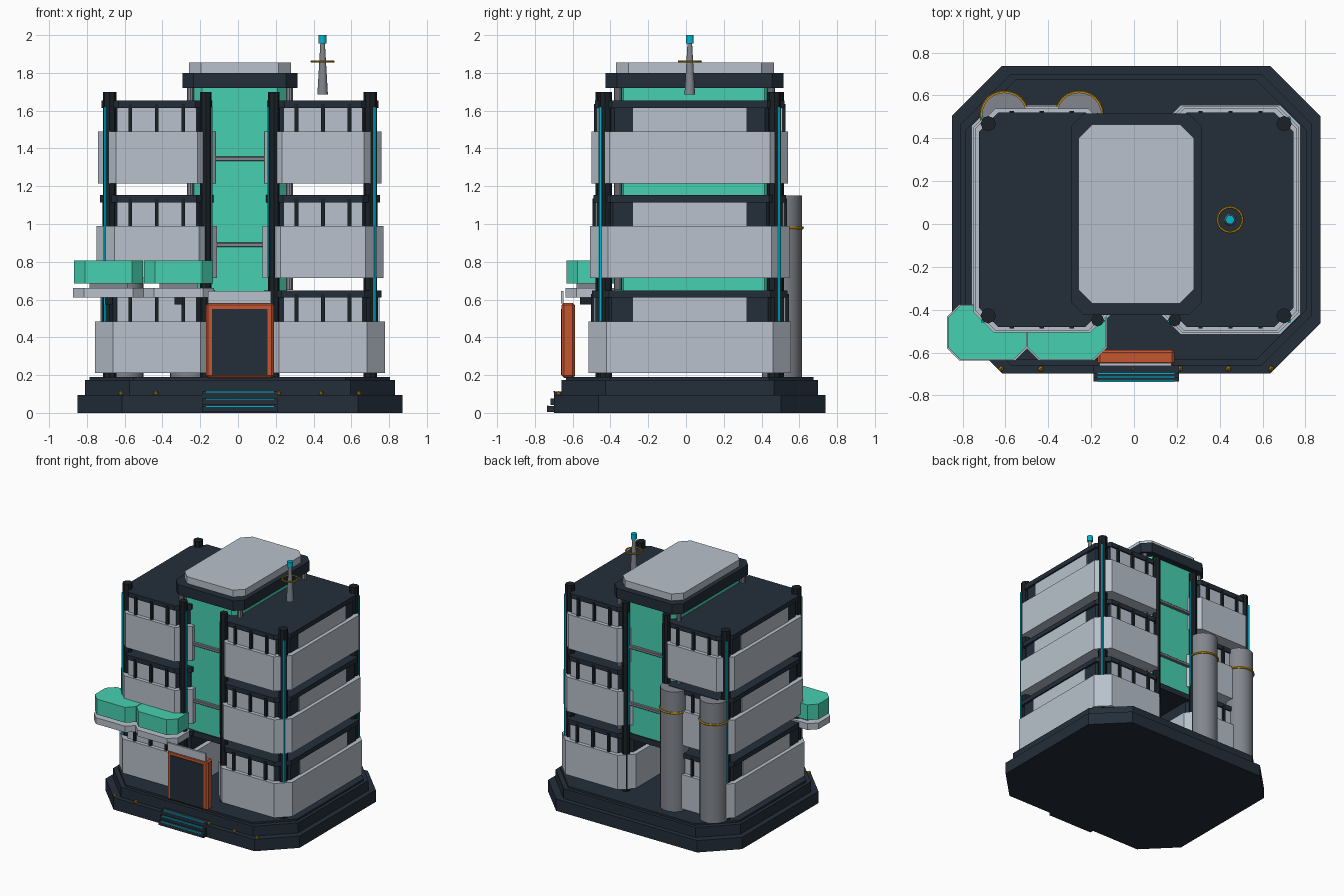
import bpy, bmesh, math
from mathutils import Matrix

if "Cube" in bpy.data.objects:
    bpy.data.objects.remove(bpy.data.objects["Cube"])

CX, CY = 0.01, 0.02   # building axis


def lin(c):
    c /= 255
    return c / 12.92 if c <= 0.04045 else ((c + 0.055) / 1.055) ** 2.4


def mat(name, r, g, b):
    m = bpy.data.materials.new(name)
    m.diffuse_color = (lin(r), lin(g), lin(b), 1)
    m.use_nodes = True
    m.node_tree.nodes["Principled BSDF"].inputs["Base Color"].default_value = m.diffuse_color
    return m


DARK = mat("dark_slate", 35, 46, 57)
POST = mat("post_black", 26, 33, 38)
LIGHT = mat("light_panel", 184, 193, 204)
GREEN = mat("green_glass", 70, 208, 176)
GREY = mat("pipe_grey", 130, 134, 142)
ORANGE = mat("door_orange", 196, 86, 48)
CYAN = mat("cyan_light", 0, 182, 208)
GOLD = mat("gold_trim", 190, 140, 20)


def finish(name, bm, m, smooth=False):
    bmesh.ops.recalc_face_normals(bm, faces=bm.faces)
    me = bpy.data.meshes.new(name)
    bm.to_mesh(me)
    bm.free()
    me.materials.append(m)
    ob = bpy.data.objects.new(name, me)
    bpy.context.collection.objects.link(ob)
    if smooth:
        bpy.ops.object.select_all(action='DESELECT')
        ob.select_set(True)
        bpy.context.view_layer.objects.active = ob
        bpy.ops.object.shade_smooth_by_angle()
    return ob


def octagon(name, x0, x1, y0, y1, z0, z1, c, m):
    """Chamfered block between the given bounds."""
    pts = [(x0 + c, y0), (x1 - c, y0), (x1, y0 + c), (x1, y1 - c),
           (x1 - c, y1), (x0 + c, y1), (x0, y1 - c), (x0, y0 + c)]
    bm = bmesh.new()
    f = bm.faces.new([bm.verts.new((x, y, z0)) for x, y in pts])
    g = bmesh.ops.extrude_face_region(bm, geom=[f])
    bmesh.ops.translate(bm, vec=(0, 0, z1 - z0),
                        verts=[v for v in g["geom"] if isinstance(v, bmesh.types.BMVert)])
    return finish(name, bm, m)


def box(name, x0, x1, y0, y1, z0, z1, m, bevel=0):
    bm = bmesh.new()
    bmesh.ops.create_cube(bm, size=1)
    bmesh.ops.scale(bm, vec=(x1 - x0, y1 - y0, z1 - z0), verts=bm.verts)
    bmesh.ops.translate(bm, vec=((x0 + x1) / 2, (y0 + y1) / 2, (z0 + z1) / 2), verts=bm.verts)
    if bevel:
        bmesh.ops.bevel(bm, geom=bm.edges[:], offset=bevel, segments=1, affect='EDGES')
    return finish(name, bm, m)


def cyl(name, x, y, z0, z1, r, m, n=8, r2=None, smooth=False):
    bm = bmesh.new()
    bmesh.ops.create_cone(bm, cap_ends=True, segments=n, radius1=r, radius2=r if r2 is None else r2,
                          depth=z1 - z0, matrix=Matrix.Translation((x, y, (z0 + z1) / 2)))
    return finish(name, bm, m, smooth)


def ring(name, x, y, z, r, t, m):
    bpy.ops.mesh.primitive_torus_add(location=(x, y, z), major_radius=r, minor_radius=t,
                                     major_segments=24, minor_segments=6)
    bpy.context.object.name = name
    bpy.context.object.data.materials.append(m)


# stepped octagonal plinth
for hx, hy, z0, z1 in ((0.86, 0.718, 0, 0.095), (0.82, 0.68, 0.095, 0.175), (0.795, 0.655, 0.175, 0.19)):
    octagon("plinth_tier", CX - hx, CX + hx, CY - hy, CY + hy, z0, z1, 0.235, DARK)

# entrance steps with glowing edges
for i, y in enumerate((-0.735, -0.717, -0.70)):
    z = 0.005 + 0.038 * i
    box("entrance_step", CX - 0.2, CX + 0.2, y, -0.62, z, z + 0.032, DARK)
    box("step_light", CX - 0.18, CX + 0.18, y - 0.001, y + 0.006, z + 0.027, z + 0.034, CYAN)

# small plinth lamps
for x in (-0.62, -0.435, -0.005, 0.215, 0.44, 0.64):
    bm = bmesh.new()
    bmesh.ops.create_icosphere(bm, subdivisions=1, radius=0.014,
                               matrix=Matrix.Translation((x, -0.675, 0.103)))
    finish("plinth_lamp", bm, GOLD)

# two wings of three stacked floors
for s in (-1, 1):
    def span(a, b):
        return sorted((CX + s * a, CX + s * b))
    for k, (z, g) in enumerate(((0.21, 0.012), (0.715, 0.004), (1.215, -0.004))):
        x0, x1 = span(0.125 - g, 0.755 + g)
        y0, y1 = CY - 0.523 - g, CY + 0.523 + g
        zt = z + 0.275
        octagon("floor_band", x0, x1, y0, y1, z, zt, 0.095, LIGHT)
        octagon("window_core", x0 + .035, x1 - .035, y0 + .035, y1 - .035, zt, zt + 0.13, 0.085, DARK)
        octagon("floor_slab", x0 + .018, x1 - .018, y0 + .018, y1 - .018, zt + 0.125, zt + 0.163, 0.09, DARK)
        xc = (x0 + x1) / 2
        for yf, d in ((y0 + .035, -1), (y1 - .035, 1)):
            ya, yb = sorted((yf, yf + d * 0.006))
            box("window_panel", xc - 0.21, xc + 0.21, ya, yb, zt, zt + 0.125, LIGHT)
            ya, yb = sorted((yf, yf + d * 0.024))
            for dx in (-0.14, 0, 0.14):
                box("mullion", xc + dx - .01, xc + dx + .01, ya, yb, zt, zt + 0.145, POST)
        xo = x1 - .035 if s > 0 else x0 + .035
        xa, xb = sorted((xo, xo + s * 0.006))
        box("side_window_panel", xa, xb, CY - 0.3, CY + 0.3, zt, zt + 0.125, LIGHT)
    # corner posts with light strips
    for t in (-1, 1):
        px, py = CX + s * 0.69, CY + t * 0.448
        cyl("outer_post", px, py, 0.19, 1.70, 0.036, POST)
        cyl("outer_post_light", px + s * .024, py + t * .024, 0.48, 1.62, 0.01, CYAN, 6)
        px, py = CX + s * 0.18, CY + t * 0.468
        cyl("inner_post", px, py, 0.19, 1.70, 0.03, POST)
        cyl("inner_post_light", px - s * .028, py + t * 0.004, 0.72, 1.62, 0.007, CYAN, 6)

# glazed central core and its cap
KY = 0.045
octagon("core_glass", CX - 0.25, CX + 0.25, KY - 0.425, KY + 0.42, 0.64, 1.73, 0.05, GREEN)
octagon("core_floor", CX - 0.26, CX + 0.26, KY - 0.435, KY + 0.43, 0.6, 0.645, 0.05, DARK)
octagon("core_cap", CX - 0.305, CX + 0.305, KY - 0.47, KY + 0.47, 1.72, 1.80, 0.06, DARK)
octagon("core_roof", CX - 0.27, CX + 0.27, KY - 0.415, KY + 0.42, 1.795, 1.855, 0.065, LIGHT)
for s in (-1, 1):
    for t in (-1, 1):
        cyl("core_corner_pipe", CX + s * 0.262, KY + t * 0.405, 0.65, 1.73, 0.02, GREY, 10, smooth=True)
    for z in (0.89, 1.345):
        y = KY + s * 0.435
        box("core_rail", CX - 0.155, CX + 0.155, y - .013, y + .013, z - .012, z + .012, GREY, 0.004)

# entrance portal
box("door_frame", -0.17, 0.19, -0.658, -0.588, 0.185, 0.582, ORANGE, 0.012)
box("door_panel", -0.137, 0.157, -0.663, -0.655, 0.2, 0.55, DARK)
box("door_header", -0.16, 0.175, -0.663, -0.648, 0.58, 0.645, LIGHT)

# twin planters hanging off the left wing
for x in (-0.685, -0.315):
    octagon("planter_green", x - 0.183, x + 0.183, -0.632, -0.38, 0.685, 0.808, 0.058, GREEN)
    octagon("planter_tray", x - 0.188, x + 0.188, -0.637, -0.375, 0.61, 0.66, 0.058, LIGHT)
    box("planter_neck", x - 0.1, x + 0.1, -0.58, -0.42, 0.655, 0.69, GREY)
    box("planter_bracket", x - 0.02, x + 0.02, -0.56, -0.42, 0.575, 0.615, POST)

# rear storage cylinders with gold rings
for x in (-0.605, -0.255):
    cyl("rear_tank", x, 0.508, 0.19, 1.15, 0.105, GREY, 24, smooth=True)
    ring("tank_ring", x, 0.508, 0.98, 0.107, 0.009, GOLD)

# roof antenna
cyl("antenna_mast", 0.448, CY, 1.685, 1.96, 0.028, GREY, 16, 0.012, True)
ring("antenna_ring", 0.448, CY, 1.86, 0.058, 0.006, GOLD)
cyl("antenna_tip", 0.448, CY, 1.955, 2.0, 0.021, CYAN, 12)
